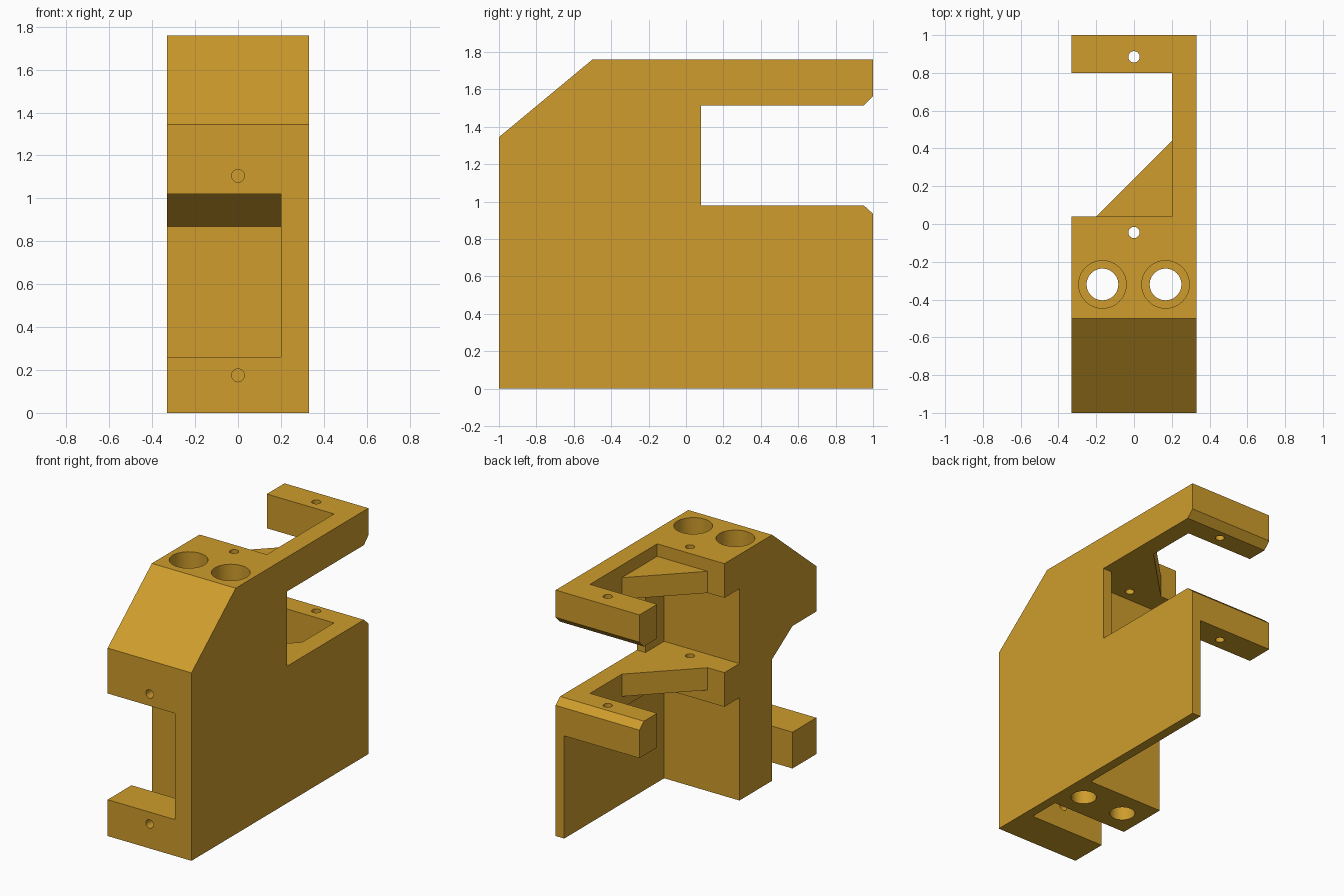
import bpy, bmesh, math
from mathutils import Matrix, Vector

if "Cube" in bpy.data.objects:
    bpy.data.objects.remove(bpy.data.objects["Cube"])

gold = bpy.data.materials.new("golden_plastic")
gold.diffuse_color = (0.62, 0.335, 0.025, 1)
gold.use_nodes = True
gold.node_tree.nodes["Principled BSDF"].inputs["Base Color"].default_value = gold.diffuse_color


def make_object(name, bm):
    bmesh.ops.recalc_face_normals(bm, faces=bm.faces)
    mesh = bpy.data.meshes.new(name)
    bm.to_mesh(mesh)
    bm.free()
    mesh.materials.append(gold)
    obj = bpy.data.objects.new(name, mesh)
    bpy.context.collection.objects.link(obj)
    return obj


def prism(name, pts, axis, lo, hi):
    """Extrude a (y, z) outline along x, or an (x, y) outline along z."""
    def place(p, t):
        return (t, p[0], p[1]) if axis == 'X' else (p[0], p[1], t)
    bm = bmesh.new()
    face = bm.faces.new([bm.verts.new(place(p, lo)) for p in pts])
    ext = bmesh.ops.extrude_face_region(bm, geom=[face])
    step = Vector(place((0, 0), hi - lo))
    bmesh.ops.translate(bm, vec=step, verts=[v for v in ext["geom"] if isinstance(v, bmesh.types.BMVert)])
    return make_object(name, bm)


def rod(name, a, b, radius, sides=32):
    a, b = Vector(a), Vector(b)
    d = b - a
    mat = Matrix.Translation((a + b) / 2) @ d.to_track_quat('Z', 'Y').to_matrix().to_4x4()
    bm = bmesh.new()
    bmesh.ops.create_cone(bm, cap_ends=True, segments=sides, radius1=radius, radius2=radius,
                          depth=d.length, matrix=mat)
    return make_object(name, bm)


def rect(u0, u1, v0, v1):
    return [(u0, v0), (u1, v0), (u1, v1), (u0, v1)]


# Body: side outline with sloped front top and chamfered rear slot
W, THIN, BAR = 0.332, 0.264, 0.2
body = prism("carriage_bracket", [
    (-1, 0), (1, 0), (1, 0.935), (0.95, 0.98), (0.08, 0.98), (0.08, 1.515), (0.95, 1.515),
    (1, 1.565), (1, 1.76), (-0.5, 1.76), (-1, 1.345)], 'X', -W, W)

cutters = [
    # Front window, and the gap behind it with a sloped ceiling
    prism("front_window", [(-2, 0.26), (-0.7, 0.26), (-0.7, 0.99), (-0.73, 1.02), (-2, 1.02)], 'X', -1, BAR),
    prism("front_gap", [(-0.73, -1), (-0.5, -1), (-0.5, 0.87), (-0.73, 1.02)], 'X', -1, THIN),
    # Open spaces below and between the two rear frames
    prism("rear_lower_gap", rect(-0.13, 2, -1, 0.735), 'X', -1, THIN),
    prism("rear_middle_gap", rect(-0.13, 2, 0.98, 1.515), 'X', -1, THIN),
    # Rear frame openings, leaving the corner gussets
    prism("frame_opening", [(-1, 0.04), (-0.2, 0.04), (BAR, 0.44), (BAR, 0.8), (-1, 0.8)], 'Z', 0.5, 2),
    prism("gusset_underside", rect(-1, BAR, 0.04, 0.8), 'Z', 0.5, 0.82),
    prism("gusset_top", rect(-1, BAR, 0.04, 0.8), 'Z', 1.67, 2),
    # Screw holes
    rod("rear_screw", (0, 0.885, 0.5), (0, 0.885, 2), 0.03),
    rod("middle_screw", (0, -0.045, 0.5), (0, -0.045, 2), 0.03),
    rod("lower_front_screw", (0, -1.2, 0.175), (0, -0.6, 0.175), 0.03),
    rod("upper_front_screw", (0, -1.2, 1.105), (0, -0.73, 1.105), 0.03),
]
# Bearing bores with narrower rod holes at the bottom
for x in (-0.167, 0.167):
    cutters.append(rod("bearing_bore", (x, -0.32, 0.15), (x, -0.32, 2), 0.126, 48))
    cutters.append(rod("rod_hole", (x, -0.32, -0.5), (x, -0.32, 0.5), 0.084, 48))

for c in cutters:
    c.hide_render = True
    mod = body.modifiers.new(c.name, 'BOOLEAN')
    mod.operation = 'DIFFERENCE'
    mod.solver = 'EXACT'
    mod.object = c

# Bake the cuts and remove the helpers
dg = bpy.context.evaluated_depsgraph_get()
mesh = bpy.data.meshes.new_from_object(body.evaluated_get(dg))
body.modifiers.clear()
body.data = mesh
for c in cutters:
    bpy.data.objects.remove(c)

bpy.context.view_layer.objects.active = body
body.select_set(True)
bpy.ops.object.shade_smooth_by_angle(angle=math.radians(25))
